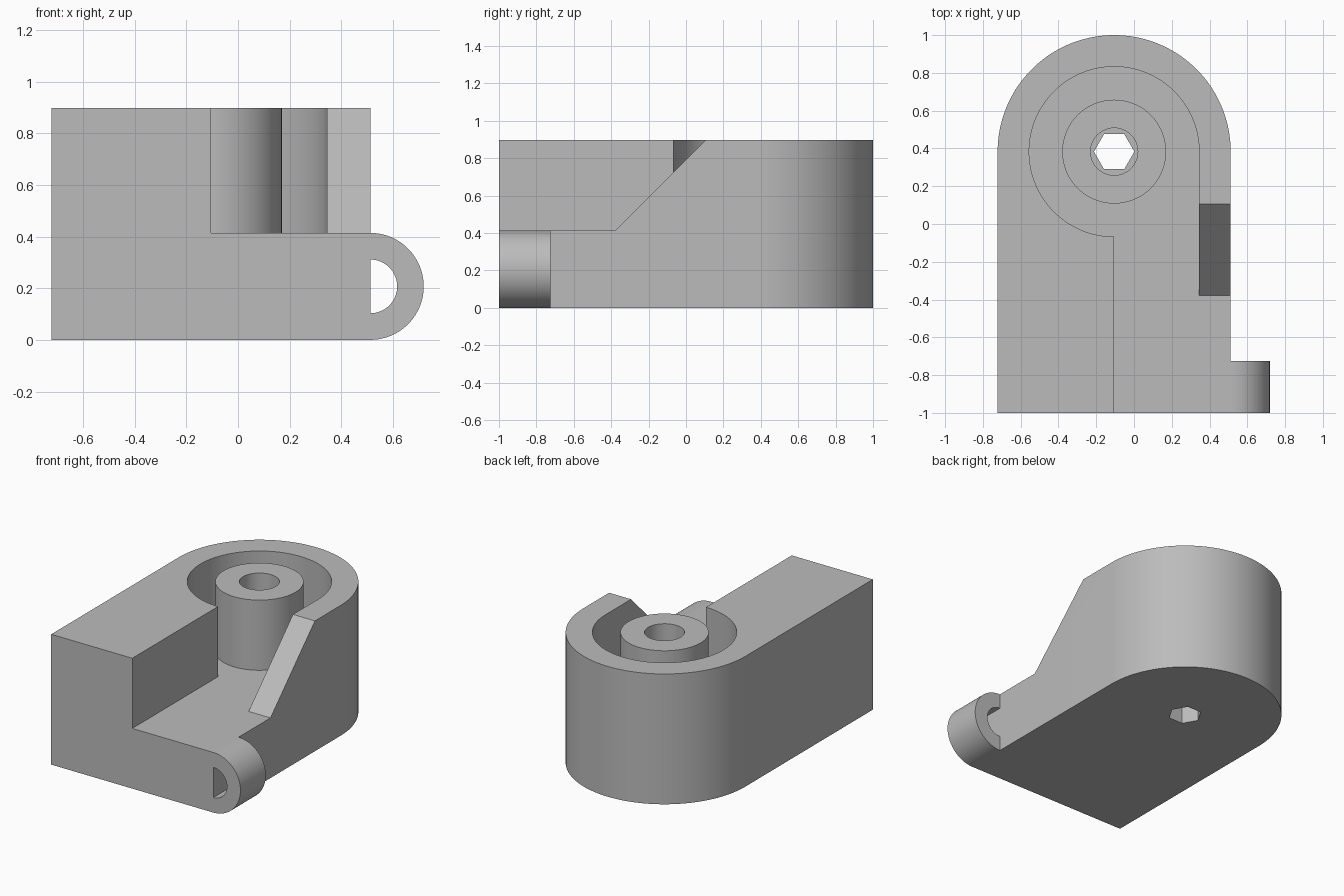
import bpy
import bmesh
from math import cos, sin, pi, radians

cube = bpy.data.objects.get("Cube")
if cube:
    bpy.data.objects.remove(cube, do_unlink=True)

# Shared dimensions
CX, CY = -0.105, 0.383          # axis of the round end
OUTER, POCKET, BOSS, BORE, HEX = 0.617, 0.45, 0.275, 0.125, 0.107
TOP, FLOOR = 0.897, 0.414
RIGHT = CX + OUTER
WALL = CX + POCKET

grey = bpy.data.materials.new("plain grey")
grey.use_nodes = True
grey.diffuse_color = (0.5, 0.5, 0.5, 1)
grey.node_tree.nodes["Principled BSDF"].inputs["Base Color"].default_value = (0.5, 0.5, 0.5, 1)


def arc(cx, cy, r, start, end, steps):
    """Points along an arc, angles in degrees."""
    angles = [radians(start + (end - start) * i / steps) for i in range(steps + 1)]
    return [(cx + r * cos(a), cy + r * sin(a)) for a in angles]


def prism(name, profile, axis, low, high):
    """Extrude a closed profile along an axis."""
    place = {"X": lambda u, v, w: (w, u, v),
             "Y": lambda u, v, w: (u, w, v),
             "Z": lambda u, v, w: (u, v, w)}[axis]
    bm = bmesh.new()
    face = bm.faces.new([bm.verts.new(place(u, v, low)) for u, v in profile])
    out = bmesh.ops.extrude_face_region(bm, geom=[face])
    moved = [g for g in out["geom"] if isinstance(g, bmesh.types.BMVert)]
    bmesh.ops.translate(bm, verts=moved, vec=place(0, 0, high - low))
    bmesh.ops.recalc_face_normals(bm, faces=bm.faces)
    mesh = bpy.data.meshes.new(name)
    bm.to_mesh(mesh)
    bm.free()
    mesh.materials.append(grey)
    obj = bpy.data.objects.new(name, mesh)
    bpy.context.collection.objects.link(obj)
    return obj


def disc(r, sides):
    return arc(CX, CY, r, 0, 360, sides)[:-1]


def combine(target, tool, operation):
    """Apply a boolean and remove the tool."""
    tool.hide_render = True
    mod = target.modifiers.new(operation, "BOOLEAN")
    mod.object, mod.operation, mod.solver = tool, operation, "EXACT"
    bpy.context.view_layer.objects.active = target
    bpy.ops.object.modifier_apply(modifier=mod.name)
    bpy.data.objects.remove(tool, do_unlink=True)


# Body: block with a round back end
outline = [(CX - OUTER, -1), (RIGHT, -1)] + arc(CX, CY, OUTER, 0, 180, 72)
body = prism("body", outline, "Z", 0, TOP)

# Round pocket running out to the front
pocket = [(CX, -1.2), (WALL, -1.2)] + arc(CX, CY, POCKET, 0, 270, 108)
combine(body, prism("pocket_cutter", pocket, "Z", FLOOR, 1.2), "DIFFERENCE")

# Sloped end of the side wall
ramp = [(-1.2, FLOOR), (-0.378, FLOOR), (0.105, TOP), (0.205, TOP + 0.1), (-1.2, TOP + 0.1)]
combine(body, prism("ramp_cutter", ramp, "X", WALL - 0.05, RIGHT + 0.2), "DIFFERENCE")

# Central boss with a round bore above a hexagonal hole
combine(body, prism("boss", disc(BOSS, 72), "Z", FLOOR - 0.1, TOP), "UNION")
combine(body, prism("bore_cutter", disc(BORE, 48), "Z", 0.2, 1.2), "DIFFERENCE")
combine(body, prism("hex_cutter", disc(HEX, 6), "Z", -0.2, 0.5), "DIFFERENCE")

# Half-ring lug on the front corner
mid = FLOOR / 2
ring = arc(RIGHT, mid, mid, -90, 90, 40) + arc(RIGHT, mid, 0.104, 90, -90, 32)
lug = prism("side_lug", ring, "Y", -1, -0.725)

# Smooth the round walls, keep edges sharp
bpy.ops.object.select_all(action="DESELECT")
for obj in (body, lug):
    obj.select_set(True)
bpy.context.view_layer.objects.active = body
bpy.ops.object.shade_smooth_by_angle(angle=radians(30))
